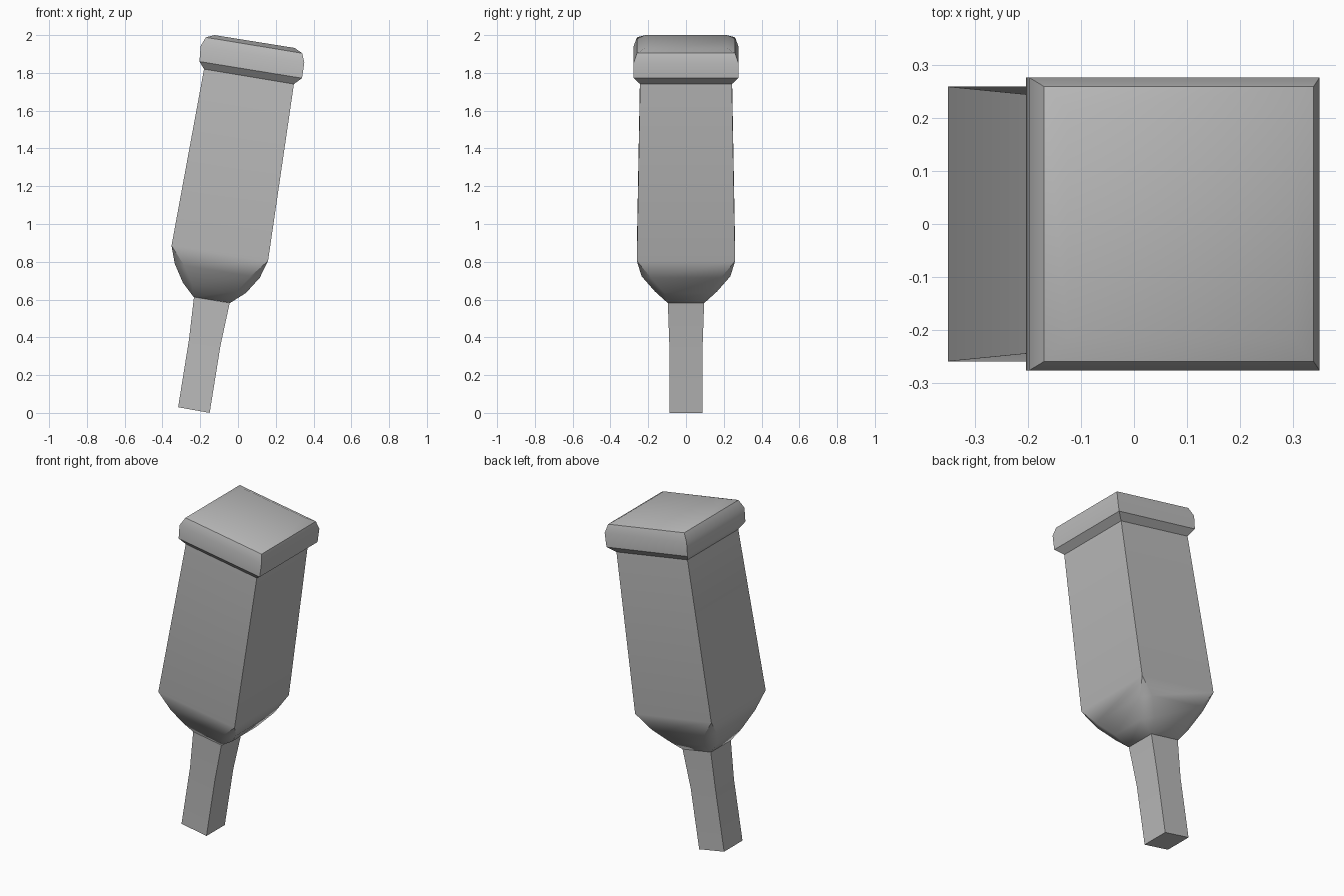
import bpy, bmesh, math
from mathutils import Vector

cube = bpy.data.objects.get("Cube")
if cube:
    bpy.data.objects.remove(cube)

grey = bpy.data.materials.new("plain grey")
grey.use_nodes = True
colour = (0.5, 0.5, 0.5, 1)
grey.diffuse_color = colour
grey.node_tree.nodes["Principled BSDF"].inputs["Base Color"].default_value = colour


def ring(bm, left, right, half, cut):
    """Tilted rectangle from a left and a right (x, z) point, with cut corners."""
    a, b = Vector((left[0], 0, left[1])), Vector((right[0], 0, right[1]))
    mid, along = (a + b) / 2, (b - a).normalized()
    w = (b - a).length / 2
    verts = []
    for sx, sy in ((1, 1), (-1, 1), (-1, -1), (1, -1)):
        pair = [(sx * w, sy * (half - cut)), (sx * (w - cut), sy * half)]
        if sx != sy:
            pair.reverse()
        for u, y in pair:
            verts.append(bm.verts.new(mid + along * u + Vector((0, y, 0))))
    return verts


def loft(name, sections):
    """Skin a stack of rings from bottom to top and close both ends."""
    bm = bmesh.new()
    rings = [ring(bm, *s) for s in sections]
    for lo, hi in zip(rings, rings[1:]):
        for i in range(len(lo)):
            j = (i + 1) % len(lo)
            bm.faces.new((lo[i], lo[j], hi[j], hi[i]))
    bm.faces.new(rings[0][::-1])
    bm.faces.new(rings[-1])
    bmesh.ops.remove_doubles(bm, verts=bm.verts, dist=0.0005)
    bmesh.ops.recalc_face_normals(bm, faces=bm.faces)
    mesh = bpy.data.meshes.new(name)
    bm.to_mesh(mesh)
    bm.free()
    mesh.materials.append(grey)
    obj = bpy.data.objects.new(name, mesh)
    bpy.context.collection.objects.link(obj)
    bpy.ops.object.select_all(action="DESELECT")
    obj.select_set(True)
    bpy.context.view_layer.objects.active = obj
    bpy.ops.object.shade_smooth_by_angle(angle=math.radians(42))


# Each section: left (x, z), right (x, z), half depth, corner cut
loft("handle", [
    ((-0.317, 0.03), (-0.15, 0), 0.088, 0),
    ((-0.26, 0.385), (-0.093, 0.355), 0.088, 0),
    ((-0.233, 0.614), (-0.044, 0.582), 0.096, 0),
])

# Head: rounded shoulder, then a tall tapering body
loft("head", [
    ((-0.235, 0.614), (-0.042, 0.582), 0.097, 0),
    ((-0.292, 0.69), (0.042, 0.635), 0.165, 0.05),
    ((-0.335, 0.79), (0.115, 0.715), 0.235, 0.05),
    ((-0.352, 0.885), (0.159, 0.804), 0.26, 0),
    ((-0.18, 1.82), (0.296, 1.741), 0.243, 0),
])

# Cap: overhanging bevelled rim with a shallow domed top
loft("cap", [
    ((-0.18, 1.82), (0.296, 1.741), 0.243, 0),
    ((-0.204, 1.86), (0.339, 1.772), 0.277, 0),
    ((-0.198, 1.942), (0.351, 1.855), 0.277, 0),
    ((-0.17, 1.988), (0.34, 1.904), 0.26, 0),
    ((-0.125, 2.0), (0.3, 1.932), 0.215, 0),
])
